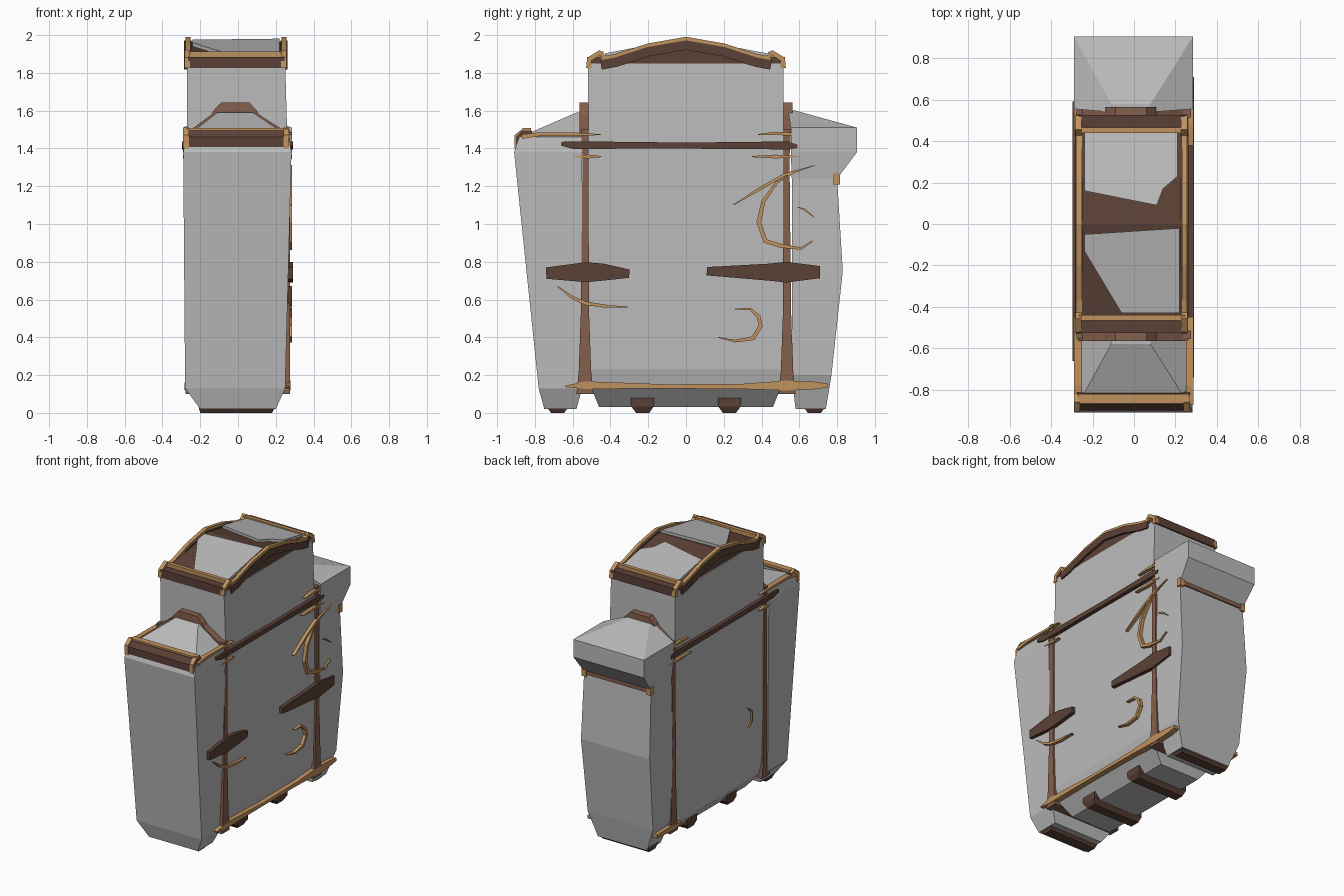
import bpy, bmesh
from mathutils import Vector


def colour(name, rgb):
    m = bpy.data.materials.new(name)
    m.diffuse_color = (*rgb, 1)
    return m


STONE = colour("grey stone", (0.50, 0.50, 0.50))
DARK = colour("dark wood", (0.105, 0.053, 0.037))
BROWN = colour("mid brown wood", (0.235, 0.115, 0.075))
TAN = colour("tan edge wood", (0.53, 0.29, 0.115))


def loft(name, rings, mat):
    """Skin a list of equal-sized point rings and cap both ends."""
    bm = bmesh.new()
    vs = [[bm.verts.new(p) for p in r] for r in rings]
    n = len(vs[0])
    for a, b in zip(vs, vs[1:]):
        for i in range(n):
            j = (i + 1) % n
            bm.faces.new((a[i], a[j], b[j], b[i]))
    bm.faces.new(vs[0])
    bm.faces.new(vs[-1])
    bmesh.ops.recalc_face_normals(bm, faces=bm.faces)
    me = bpy.data.meshes.new(name)
    bm.to_mesh(me)
    bm.free()
    me.materials.append(mat)
    ob = bpy.data.objects.new(name, me)
    bpy.context.collection.objects.link(ob)
    return ob


def stack(name, levels, mat):
    """Levels are (x0, x1, y0, y1, z) rectangles joined from bottom to top."""
    return loft(name, [[(a, c, z), (b, c, z), (b, d, z), (a, d, z)]
                       for a, b, c, d, z in levels], mat)


def box(name, x0, x1, y0, y1, z0, z1, mat):
    return stack(name, [(x0, x1, y0, y1, z0), (x0, x1, y0, y1, z1)], mat)


def ribbon(name, pts, x0, x1, mat):
    """Strip along a path of (y, z, half width), running from x0 to x1 in depth."""
    rings = []
    for i, (y, z, h) in enumerate(pts):
        a, b = pts[max(i - 1, 0)], pts[min(i + 1, len(pts) - 1)]
        t = Vector((b[0] - a[0], b[1] - a[1])).normalized()
        ny, nz = -t.y * h, t.x * h
        rings.append([(x0, y + ny, z + nz), (x1, y + ny, z + nz),
                      (x1, y - ny, z - nz), (x0, y - ny, z - nz)])
    return loft(name, rings, mat)


# stone slabs
stack("centre_slab", [(-.17, .15, -.46, .46, .03), (-.25, .24, -.5, .5, .13),
                      (-.265, .262, -.515, .515, .23), (-.27, .262, -.515, .515, 1.42),
                      (-.27, .25, -.52, .515, 1.85)], STONE)
stack("front_slab", [(-.2, .2, -.75, -.58, .02), (-.28, .25, -.78, -.55, .13),
                     (-.29, .283, -.91, -.55, 1.38), (-.275, .27, -.88, -.55, 1.46),
                     (-.11, .08, -.58, -.54, 1.59)], STONE)
stack("rear_slab", [(-.2, .2, .58, .74, .02), (-.27, .262, .56, .77, .2),
                    (-.285, .275, .56, .83, .75), (-.275, .27, .56, .8, 1.24),
                    (-.29, .285, .555, .905, 1.38), (-.29, .285, .555, .905, 1.51),
                    (-.11, .08, .54, .58, 1.6)], STONE)

# arched roof: wooden deck with broken stone plates lying on it
roof = [(-.515, 1.835), (-.45, 1.88), (0, 1.965), (.45, 1.88), (.515, 1.835)]
loft("roof_deck", [[(x, y, z) for y, z in roof] for x in (-.262, .245)], DARK)


def plate(name, outline):
    rings = [[(x, y, 1.985 - abs(y) * .19 + dz) for x, y in outline] for dz in (-.03, 0)]
    loft(name, rings, STONE)


plate("roof_plate_front", [(-.24, -.05), (.22, -.02), (.22, -.43), (-.06, -.43), (-.24, -.13)])
plate("roof_plate_rear", [(-.24, .16), (.11, .09), (.14, .17), (.21, .23), (.21, .46), (-.24, .46)])

# roof edge arches, dark below and tan on top
arch = [(-.45, 1.85), (-.37, 1.865), (-.2, 1.92), (0, 1.955), (.2, 1.92), (.37, 1.865), (.45, 1.85)]
for side, x0, x1 in (("left", -.285, -.245), ("right", .225, .262)):
    ribbon("roof_arch_" + side, [(y, z - .008, .025) for y, z in arch], x0, x1, DARK)
    ribbon("roof_arch_trim_" + side, [(y, z + .026, .01) for y, z in arch], x0 + .006, x1 - .006, TAN)

# roof end beams with tan top edge and bent corner brackets
for s, end in ((-1, "front"), (1, "rear")):
    y0, y1 = sorted((s * .525, s * .45))
    box("roof_beam_" + end, -.265, .245, y0, y1, 1.825, 1.885, DARK)
    y0, y1 = sorted((s * .465, s * .438))
    box("roof_beam_trim_" + end, -.265, .245, y0, y1, 1.88, 1.912, TAN)
    for x in (-.268, .242):
        ribbon("roof_bracket_" + end, [(s * .515, 1.825, .014), (s * .512, 1.872, .014),
               (s * .455, 1.908, .013), (s * .43, 1.88, .01)], x - .015, x + .015, TAN)

# shoulder beam on the front slab
stack("front_shoulder_beam", [(-.275, .27, -.9, -.85, 1.405), (-.275, .27, -.9, -.8, 1.46),
                              (-.275, .27, -.87, -.82, 1.495)], DARK)
box("front_shoulder_trim", -.27, .265, -.865, -.82, 1.485, 1.507, TAN)
for x in (-.275, .255):
    ribbon("shoulder_bracket", [(-.895, 1.4, .012), (-.893, 1.465, .015), (-.855, 1.495, .015),
           (-.82, 1.48, .012)], x - .015, x + .015, TAN)

# wooden bracket under the rear cap
box("rear_cap_batten", -.265, .262, .76, .81, 1.225, 1.262, BROWN)
for x in (-.265, .262):
    box("rear_cap_peg", x - .018, x + .018, .78, .815, 1.21, 1.27, TAN)

# seams between slabs and the blocks that close them at the top
for s, end in ((-1, "front"), (1, "rear")):
    ribbon("seam_" + end, [(s * .535, .1, .045), (s * .535, .22, .033), (s * .535, .55, .021),
           (s * .532, 1.35, .016), (s * .535, 1.5, .02)], -.277, .275, BROWN)
    y0, y1 = sorted((s * .515, s * .565))
    stack("seam_gable_" + end, [(-.275, .268, y0, y1, 1.48), (-.14, .11, y0, y1, 1.58),
                                (-.13, .1, y0, y1, 1.6), (-.09, .06, y0, y1, 1.642)], BROWN)

# long rails and tan splinters on both broad sides
for side, x0, x1 in (("left", -.296, -.25), ("right", .245, .29)):
    ribbon("long_rail_" + side, [(-.66, 1.425, .01), (-.6, 1.418, .02), (0, 1.415, .016),
           (.54, 1.416, .021), (.59, 1.41, .01)], x0, x1, DARK)
    ribbon("front_splinter_" + side, [(-.87, 1.462, .012), (-.78, 1.475, .01), (-.56, 1.475, .008),
           (-.45, 1.473, .002)], x0 + .006, x1 - .004, TAN)
    ribbon("rear_splinter_" + side, [(.38, 1.474, .002), (.47, 1.48, .008), (.56, 1.476, .009)],
           x0 + .006, x1 - .004, TAN)
    for a, b in ((-.59, -.45), (.35, .6)):
        m = (a + b) / 2
        ribbon("low_splinter_" + side, [(a, 1.357, .003), (m, 1.357, .01), (b, 1.357, .003)],
               x0 + .006, x1 - .004, TAN)

# tapered cross clamps and bottom rail on the right side
ribbon("front_clamp", [(-.74, .74, .03), (-.53, .745, .053), (-.44, .745, .045), (-.3, .737, .022)],
       .24, .29, DARK)
ribbon("rear_clamp", [(.11, .75, .022), (.44, .745, .045), (.53, .745, .055), (.71, .745, .032)],
       .24, .29, DARK)
ribbon("bottom_rail", [(-.64, .14, .004), (-.53, .147, .02), (-.1, .14, .011), (.3, .14, .014),
       (.53, .145, .026), (.68, .145, .02), (.75, .145, .01)], .22, .279, TAN)
ribbon("bottom_rail_left", [(.45, .14, .006), (.55, .14, .02), (.74, .145, .012)],
       -.283, -.22, TAN)


# curved cracks: tapered at both ends
def crack(name, path, w, x0=.255, x1=.286):
    n = len(path) - 1
    ribbon(name, [(y, z, w * (.2 + .8 * min(1, 3 * min(i, n - i) / n)))
                  for i, (y, z) in enumerate(path)], x0, x1, TAN)


crack("crack_straight", [(.25, 1.1), (.38, 1.18), (.52, 1.26), (.68, 1.31)], .008)
crack("crack_big_hook", [(.57, 1.27), (.48, 1.22), (.41, 1.12), (.385, 1.01), (.42, .91), (.5, .885),
                         (.61, .87), (.67, .91)], .012)
crack("crack_small", [(.59, 1.09), (.63, 1.075), (.68, 1.035)], .006)
crack("crack_lower_hook", [(.26, .55), (.34, .55), (.385, .51), (.395, .46), (.355, .395), (.26, .38),
                           (.17, .4)], .011)
crack("crack_front", [(-.68, .67), (-.6, .61), (-.53, .58), (-.43, .565), (-.31, .56)], .01)
crack("crack_left_side", [(-.33, .68), (-.38, .64), (-.38, .57), (-.34, .53)], .008, -.276, -.255)

# feet
for y in (-.68, -.23, .23, .68):
    stack("foot", [(-.2, .18, y - .035, y + .035, 0), (-.21, .2, y - .06, y + .06, .035),
                   (-.21, .2, y - .06, y + .06, .08)], DARK)
